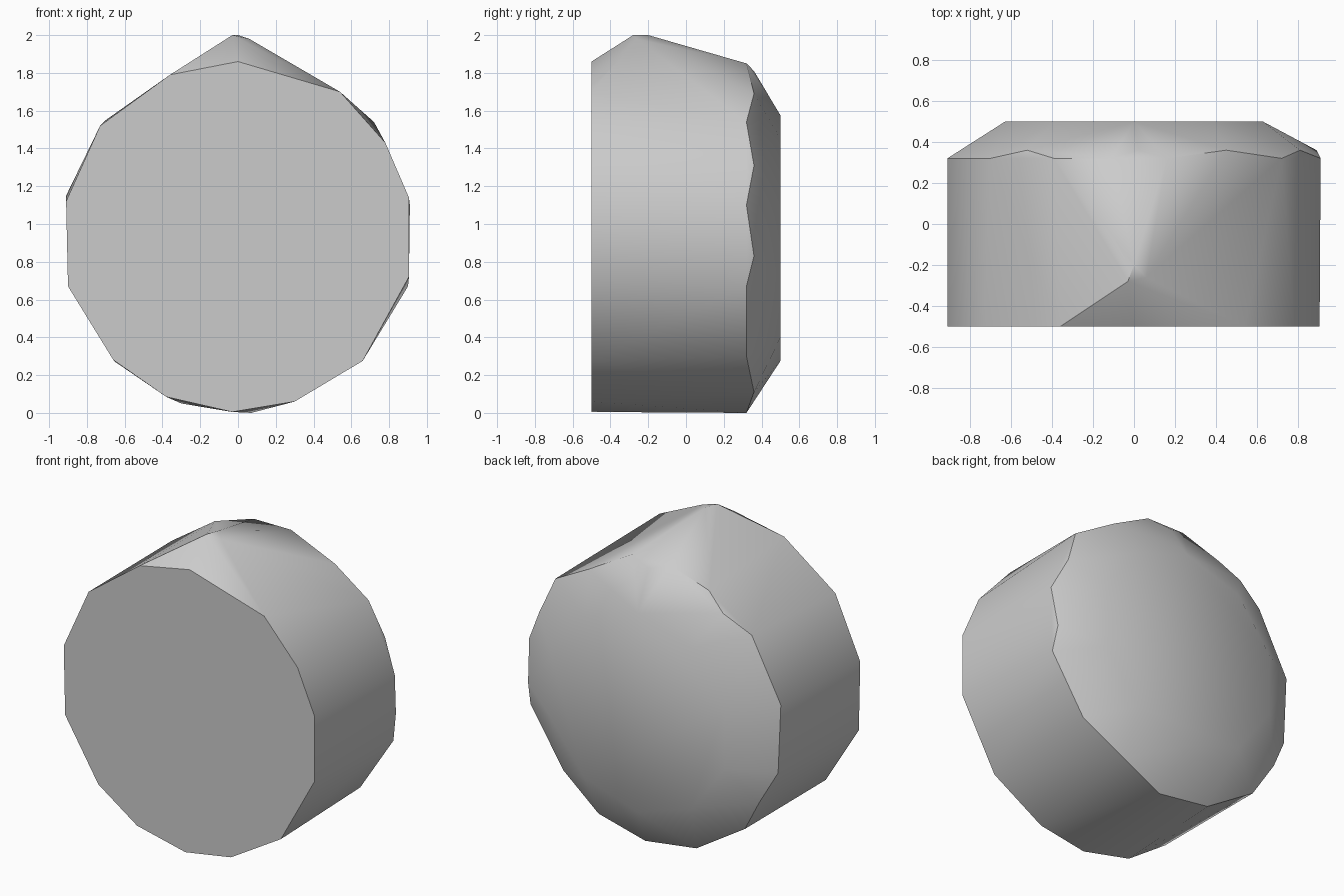
import bpy
import bmesh
import math

default_cube = bpy.data.objects.get("Cube")
if default_cube:
    bpy.data.objects.remove(default_cube, do_unlink=True)


def make_material(name, colour):
    material = bpy.data.materials.new(name)
    material.use_nodes = True
    material.diffuse_color = colour
    shader = material.node_tree.nodes["Principled BSDF"]
    shader.inputs["Base Color"].default_value = colour
    return material


def place_ring(outline, depth):
    """Stand a flat x, z outline upright at the given depth."""
    return [(x, depth, z) for x, z in outline]


def convex_object(name, points, material, smooth_angle):
    """Wrap the points in a faceted solid shell with sharp rims."""
    mesh = bpy.data.meshes.new(name)
    bm = bmesh.new()
    for point in points:
        bm.verts.new(point)
    hull = bmesh.ops.convex_hull(bm, input=bm.verts[:])
    unused = set(hull["geom_interior"]) | set(hull["geom_unused"])
    bmesh.ops.delete(bm, geom=[v for v in unused if isinstance(v, bmesh.types.BMVert)],
                     context="VERTS")
    bmesh.ops.dissolve_limit(bm, angle_limit=math.radians(1),
                             verts=bm.verts[:], edges=bm.edges[:])
    bmesh.ops.recalc_face_normals(bm, faces=bm.faces[:])
    bm.to_mesh(mesh)
    bm.free()
    mesh.materials.append(material)
    body = bpy.data.objects.new(name, mesh)
    bpy.context.collection.objects.link(body)
    bpy.ops.object.select_all(action="DESELECT")
    body.select_set(True)
    bpy.context.view_layer.objects.active = body
    bpy.ops.object.shade_smooth_by_angle(angle=math.radians(smooth_angle))
    return body


# Flat front face
front_outline = [
    (0, 1.86), (.54, 1.7), (.78, 1.43), (.905, 1.14), (.905, .72),
    (.66, .275), (.3, .06), (-.03, .005), (-.38, .085), (-.66, .28),
    (-.9, .67), (-.91, 1.12), (-.73, 1.52), (-.36, 1.79),
]

# Rear shoulder, with corners set slightly further back between them
shoulder_outline = [
    (.16, 1.85), (.72, 1.54), (.91, 1.1), (.9, .67), (.66, .3),
    (.07, 0), (-.3, .05), (-.65, .27), (-.89, .7), (-.91, 1.15),
    (-.7, 1.55), (-.39, 1.76), (-.11, 1.85),
]
shoulder_bumps = [(.81, 1.31), (.89, .83), (.38, .11), (-.52, 1.66),
                  (-.78, .49), (.45, 1.69), (.02, 1.81)]

# Smaller flat back face
back_sides = 10
back_outline = []
for i in range(back_sides):
    turn = math.tau * (i + .5) / back_sides
    back_outline.append((.66 * math.cos(turn), .925 + .65 * math.sin(turn)))

# Raised peak on the top of the wall
peak = [(-.03, -.28, 2), (0, -.2, 2), (.06, -.26, 1.98)]

grey = make_material("plain grey", (.6, .6, .6, 1))
body_points = (place_ring(front_outline, -.5)
               + place_ring(shoulder_outline, .32)
               + place_ring(shoulder_bumps, .36)
               + place_ring(back_outline, .5)
               + peak)
convex_object("faceted_body", body_points, grey, 36)
